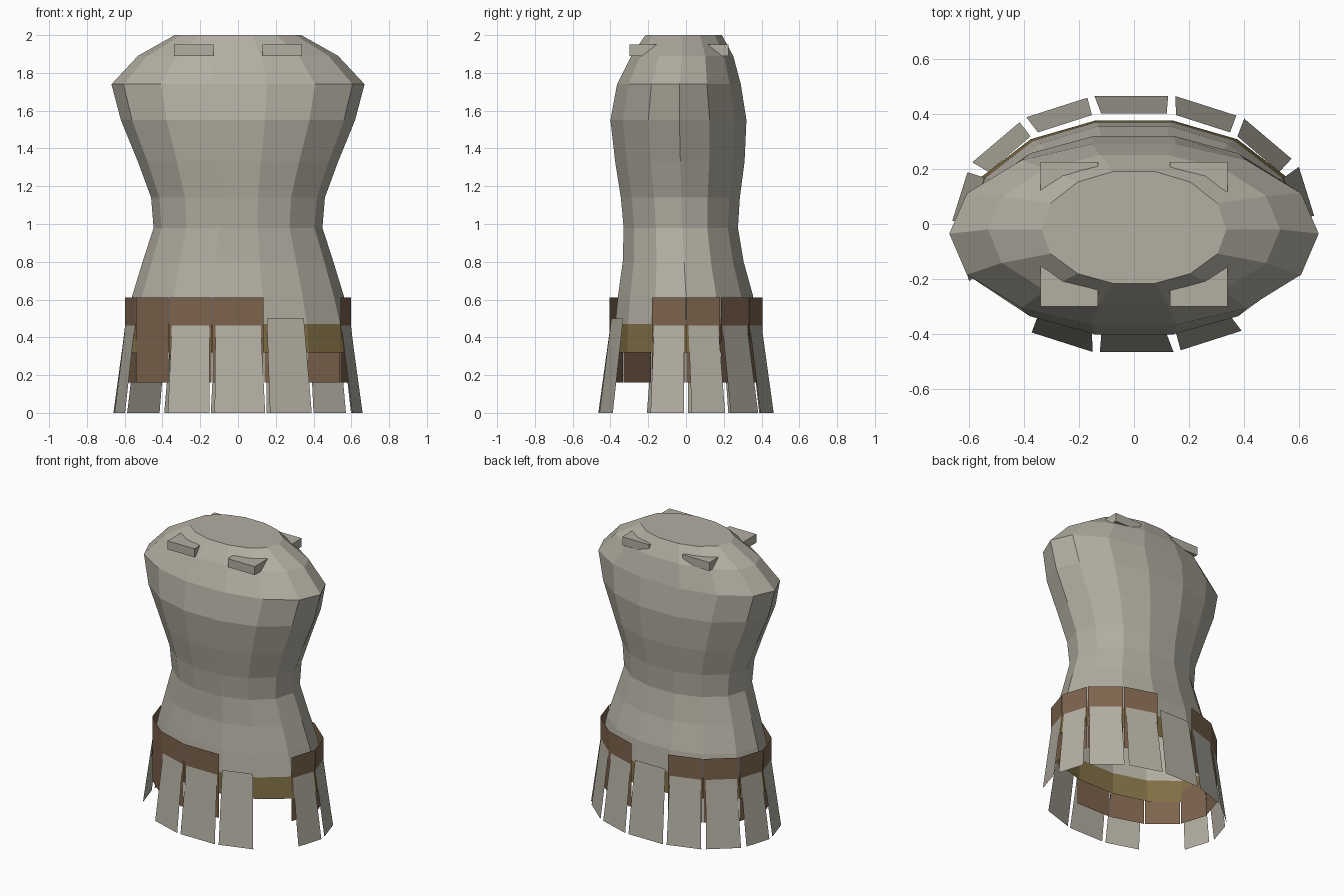
import bpy, bmesh
from mathutils import Vector

if "Cube" in bpy.data.objects:
    bpy.data.objects.remove(bpy.data.objects["Cube"])


def material(name, rgb):
    m = bpy.data.materials.new(name)
    m.diffuse_color = (*rgb, 1)
    m.use_nodes = True
    m.node_tree.nodes["Principled BSDF"].inputs["Base Color"].default_value = m.diffuse_color
    return m


LINEN = material("pale_linen", (0.45, 0.425, 0.36))
LEATHER = material("brown_leather", (0.205, 0.127, 0.074))
GOLD = material("dull_gold", (0.223, 0.165, 0.061))


def build(name, bm, *mats):
    me = bpy.data.meshes.new(name)
    bm.to_mesh(me)
    bm.free()
    for m in mats:
        me.materials.append(m)
    ob = bpy.data.objects.new(name, me)
    bpy.context.collection.objects.link(ob)
    return ob


# Fourteen-sided oval, counter-clockwise from the back centre's right corner
QUARTER = [(0.23, 1), (0.61, 0.82), (0.905, 0.45), (1, 0)]
RIGHT = QUARTER + [(x, -y) for x, y in QUARTER[2::-1]]
OVAL = RIGHT[::-1] + [(-x, y) for x, y in RIGHT]

# Torso rings: height, half width, front y, back y, side y
RINGS = [
    (2.00, 0.335, -0.215, 0.19, -0.02),
    (1.89, 0.53, -0.29, 0.25, -0.02),
    (1.74, 0.67, -0.365, 0.29, -0.035),
    (1.55, 0.62, -0.40, 0.32, -0.035),
    (1.33, 0.53, -0.375, 0.31, -0.03),
    (1.14, 0.46, -0.345, 0.285, -0.025),
    (0.98, 0.447, -0.33, 0.275, -0.02),
    (0.80, 0.505, -0.335, 0.305, -0.01),
    (0.62, 0.56, -0.36, 0.355, 0),
    (0.47, 0.597, -0.375, 0.37, 0),
    (0.32, 0.615, -0.378, 0.375, 0),
]

# Torso: closed on top, open at the hem, gold band round the bottom
bm = bmesh.new()
loops = []
for z, hx, yf, yb, ys in RINGS:
    loops.append([bm.verts.new((hx * u, ys + (v * (yb - ys) if v > 0 else v * (ys - yf)), z))
                  for u, v in OVAL])
bm.faces.new(loops[0])
for r, (a, b) in enumerate(zip(loops, loops[1:])):
    for i in range(14):
        j = (i + 1) % 14
        f = bm.faces.new((a[i], b[i], b[j], a[j]))
        f.material_index = 1 if r == len(loops) - 2 else 0
build("torso", bm, LINEN, GOLD)

# Four shoulder buckles, half sunk into the shoulders
bm = bmesh.new()
for side in (-1, 1):
    for y0, y1 in ((-0.30, -0.12), (0.09, 0.225)):
        vs = bmesh.ops.create_cube(bm, size=1)["verts"]
        for v in vs:
            v.co = (side * 0.235 + v.co.x * 0.21,
                    (y0 + y1) / 2 + v.co.y * (y1 - y0), 1.92 + v.co.z * 0.06)
build("shoulder_buckles", bm, LINEN)

# Skirt slots run counter-clockwise; some lack a leather or a linen strip
corners = [Vector((0.6 * u, 0.405 * v, 0)) for u, v in OVAL]
leather, linen = bmesh.new(), bmesh.new()
UP = Vector((0, 0, 1))
for i in range(14):
    a, b = corners[i], corners[(i + 1) % 14]
    mid, half = (a + b) / 2, (b - a) / 2
    tangent = half.normalized()
    out = tangent.cross(UP)
    front_right = mid.y < 0 and mid.x > 0.2
    diagonal = mid.y < -0.2 and abs(mid.x) > 0.4
    back_centre = mid.y > 0 and abs(mid.x) < 0.05
    side_front = mid.y < 0 and mid.x > 0.55
    # Upright leather plate
    if side_front or not (front_right or back_centre):
        h = half * 0.97
        leather.faces.new([leather.verts.new(mid + s * h + UP * z)
                           for s, z in ((-1, 0.16), (1, 0.16), (1, 0.61), (-1, 0.61))])
    # Flared linen strip coming out through the leather
    if not diagonal:
        top, low = mid - out * 0.005, mid + out * 0.06 + tangent * 0.01
        linen.faces.new([linen.verts.new(p) for p in (
            low - half * 0.97, low + half * 0.97,
            top + half * 0.86 + UP * 0.5, top - half * 0.86 + UP * 0.5)])
build("skirt_leather_plates", leather, LEATHER)
build("skirt_linen_strips", linen, LINEN)
